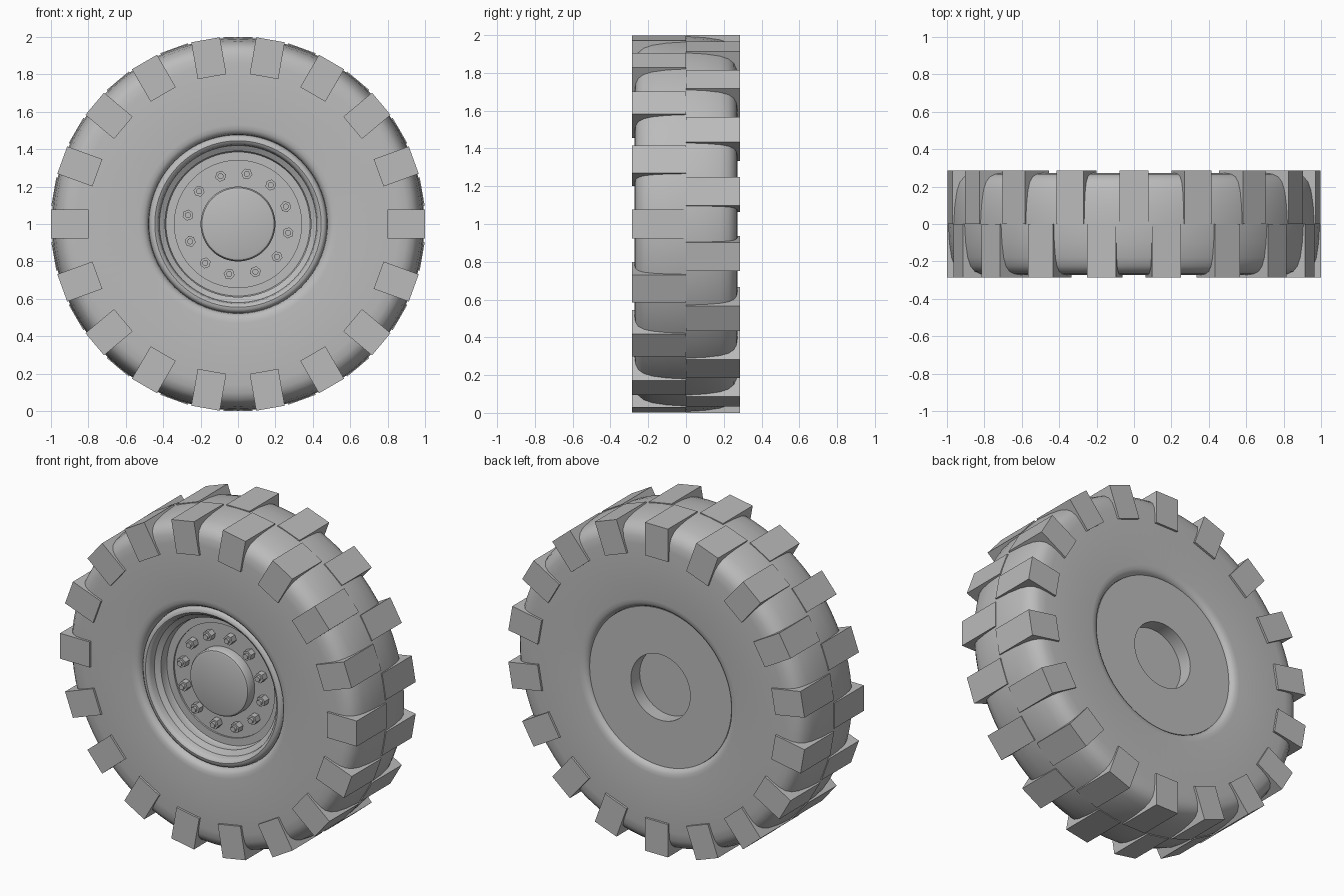
import bpy, bmesh, math
from mathutils import Matrix, Vector

cube = bpy.data.objects.get("Cube")
if cube:
    bpy.data.objects.remove(cube, do_unlink=True)

# One plain grey for the whole wheel
GREY = (0.5, 0.5, 0.5, 1)
grey = bpy.data.materials.new("plain_grey")
grey.diffuse_color = GREY
grey.use_nodes = True
grey.node_tree.nodes["Principled BSDF"].inputs["Base Color"].default_value = GREY

CENTRE = Vector((0, 0, 1))


def finish(name, bm, smooth=None):
    """Turn a bmesh into a named object at the wheel centre."""
    bmesh.ops.recalc_face_normals(bm, faces=bm.faces)
    mesh = bpy.data.meshes.new(name)
    bm.to_mesh(mesh)
    bm.free()
    mesh.materials.append(grey)
    obj = bpy.data.objects.new(name, mesh)
    obj.location = CENTRE
    bpy.context.collection.objects.link(obj)
    if smooth:
        bpy.ops.object.select_all(action='DESELECT')
        obj.select_set(True)
        bpy.context.view_layer.objects.active = obj
        bpy.ops.object.shade_smooth_by_angle(angle=math.radians(smooth))
    return obj


def lathe(name, profile, closed=False, steps=80):
    """Revolve (radius, y) points around the y axle."""
    bm = bmesh.new()
    verts = [bm.verts.new((r, y, 0)) for r, y in profile]
    pairs = list(zip(verts, verts[1:]))
    if closed:
        pairs.append((verts[-1], verts[0]))
    edges = [bm.edges.new(p) for p in pairs]
    bmesh.ops.spin(bm, geom=verts + edges, cent=(0, 0, 0), axis=(0, 1, 0),
                   angle=math.tau, steps=steps)
    bmesh.ops.remove_doubles(bm, verts=bm.verts, dist=0.0001)
    return finish(name, bm, 35)


def around(angle):
    return Matrix.Rotation(-math.radians(angle), 4, 'Y')


# Tyre: half profile from crown to bead, mirrored across the middle
half = [(0.99, 0.1), (0.978, 0.18), (0.962, 0.225), (0.938, 0.253),
        (0.905, 0.267), (0.86, 0.272), (0.53, 0.272), (0.507, 0.269),
        (0.49, 0.26), (0.48, 0.245), (0.476, 0.22)]
front_half = [(r, -y) for r, y in half]
lathe("tyre", front_half[::-1] + [(0.996, 0)] + half, closed=True)

# Rim: rounded front flange, stepped well, bolt disc, closed back with a bore
lathe("rim", [
    (0, -0.125), (0.34, -0.125), (0.34, -0.135), (0.385, -0.135),
    (0.39, -0.145), (0.39, -0.185), (0.42, -0.205), (0.425, -0.235),
    (0.432, -0.248), (0.445, -0.255), (0.46, -0.253), (0.472, -0.242),
    (0.478, -0.22), (0.478, 0.245), (0.2, 0.245), (0.2, 0.16), (0, 0.16)])

# Hub cap with a softened edge
lathe("hub_cap", [(0, -0.187), (0.182, -0.187), (0.193, -0.183),
                  (0.2, -0.172), (0.2, -0.12), (0, -0.12)])


# Tread lugs: two staggered rows of blocks wrapping over the shoulder
def lug_row(name, side, offset, count=18):
    bm = bmesh.new()
    size = Matrix.Diagonal((0.2, 0.285, 0.155, 1))
    place = Matrix.Translation((0.9, side * 0.1425, 0))
    for i in range(count):
        turn = around(offset + i * 360 / count)
        bmesh.ops.create_cube(bm, size=1, matrix=turn @ place @ size)
    finish(name, bm)


lug_row("front_tread_lugs", -1, 0)
lug_row("back_tread_lugs", 1, 10)


# Wheel bolts: hexagonal nuts, each with a round stud end
def bolt_ring(name, radius, sides, y_back, y_front, count=12, smooth=None):
    bm = bmesh.new()
    lie = Matrix.Rotation(math.pi / 2, 4, 'X')
    place = Matrix.Translation((0.272, (y_back + y_front) / 2, 0))
    for i in range(count):
        bmesh.ops.create_cone(bm, cap_ends=True, segments=sides,
                              radius1=radius, radius2=radius,
                              depth=y_back - y_front,
                              matrix=around(20 + i * 360 / count) @ place @ lie)
    finish(name, bm, smooth)


bolt_ring("wheel_nuts", 0.03, 6, -0.12, -0.165)
bolt_ring("wheel_studs", 0.016, 12, -0.12, -0.182, smooth=35)
